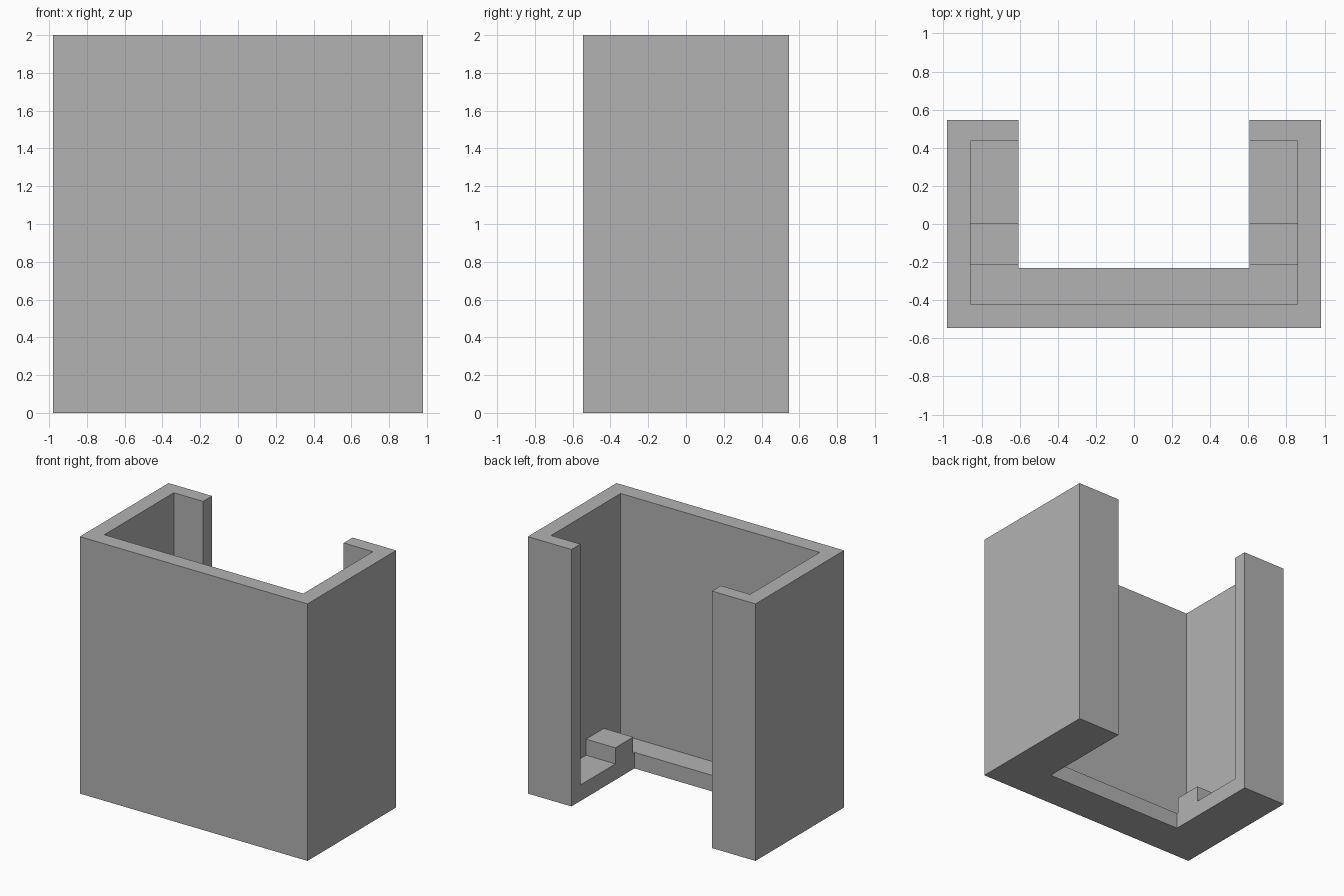
import bpy

if "Cube" in bpy.data.objects:
    bpy.data.objects.remove(bpy.data.objects["Cube"], do_unlink=True)

grey = bpy.data.materials.new("plain grey")
grey.use_nodes = True
colour = (0.448, 0.448, 0.448, 1)
grey.diffuse_color = colour
grey.node_tree.nodes["Principled BSDF"].inputs["Base Color"].default_value = colour


def box(name, low, high):
    """Axis-aligned box between two corners."""
    bpy.ops.mesh.primitive_cube_add(size=1)
    ob = bpy.context.object
    ob.name = name
    for v in ob.data.vertices:
        v.co = [l if c < 0 else h for c, l, h in zip(v.co, low, high)]
    ob.data.materials.append(grey)
    return ob


def combine(target, tool, operation):
    """Apply a boolean and discard the tool."""
    tool.hide_render = True
    mod = target.modifiers.new(tool.name, 'BOOLEAN')
    mod.operation = operation
    mod.solver = 'EXACT'
    mod.object = tool
    bpy.context.view_layer.objects.active = target
    bpy.ops.object.modifier_apply(modifier=mod.name)
    bpy.data.objects.remove(tool, do_unlink=True)


half_x, half_y, height = 0.98, 0.545, 2.0
floor = 0.125
inner_x, inner_front, inner_back = 0.857, -0.42, 0.435
slot_x, slot_front = 0.605, -0.23

# Outer shell, hollowed from the top
shell = box("open_housing", (-half_x, -half_y, 0), (half_x, half_y, height))
combine(shell, box("cavity_cutter", (-inner_x, inner_front, floor),
                   (inner_x, inner_back, height + 1)), 'DIFFERENCE')

# Raised support blocks on the floor, made as one bar across both sides
combine(shell, box("support_blocks", (-0.9, -0.215, floor / 2),
                   (0.9, 0.005, 2 * floor)), 'UNION')

# Slot through the rear wall and floor
combine(shell, box("slot_cutter", (-slot_x, slot_front, -1),
                   (slot_x, half_y + 1, height + 1)), 'DIFFERENCE')
